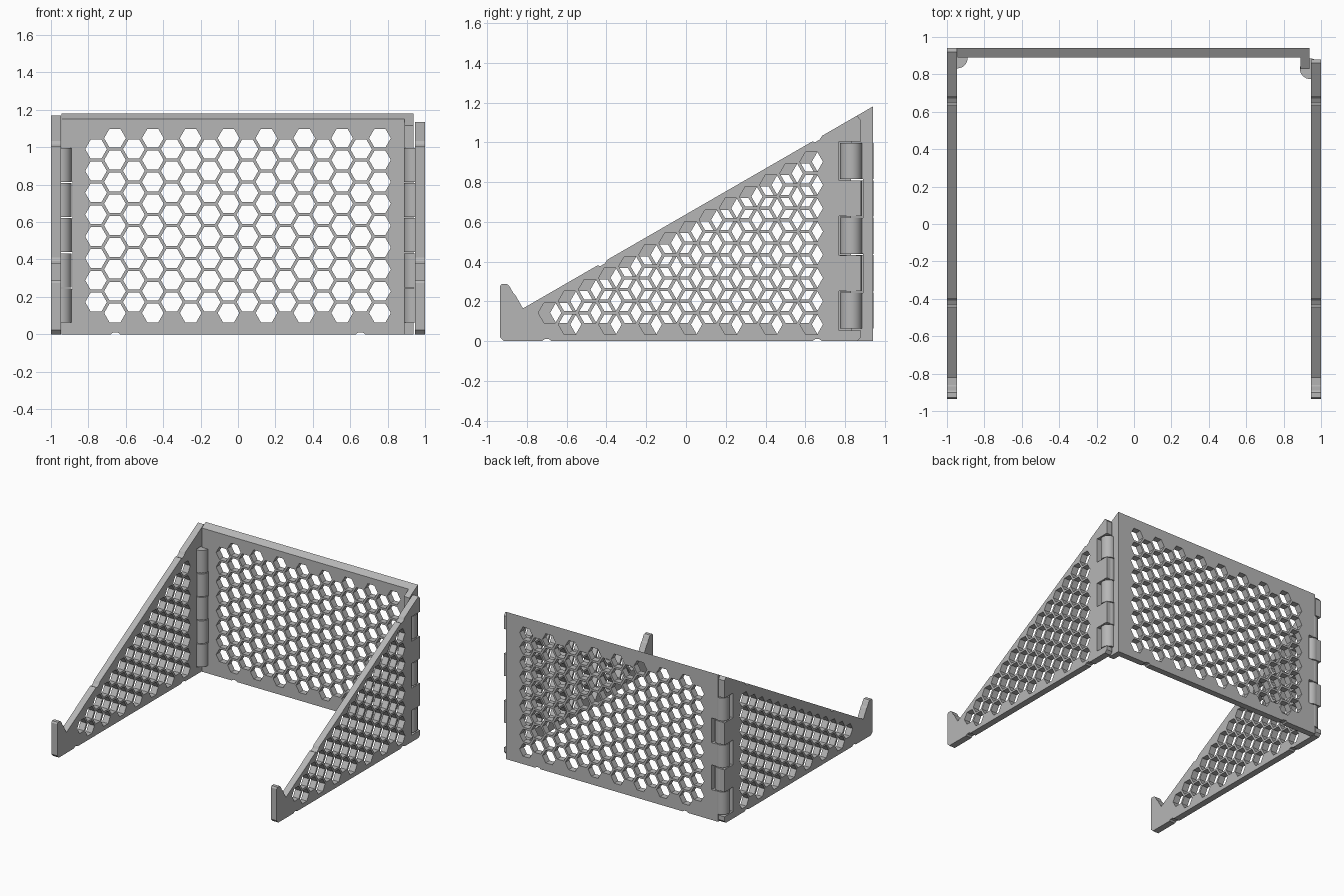
import bpy, bmesh, math
from mathutils import Matrix

cube = bpy.data.objects.get("Cube")
if cube:
    bpy.data.objects.remove(cube, do_unlink=True)

# Single grey plastic
grey = bpy.data.materials.new("grey_plastic")
grey.use_nodes = True
colour = (0.47, 0.47, 0.47, 1)
grey.diffuse_color = colour
grey.node_tree.nodes["Principled BSDF"].inputs["Base Color"].default_value = colour

STEP = 0.1012                        # hexagon column spacing
ROW = STEP * 2 / math.sqrt(3)        # hexagon row spacing
KNUCKLES = [(0.06 + i * 0.188, 0.248 + i * 0.188) for i in range(5)]
OUTER, INNER = KNUCKLES[::2], KNUCKLES[1::2]
FACE_FRONT = Matrix(((1, 0, 0, 0), (0, 0, -1, 0), (0, 1, 0, 0), (0, 0, 0, 1)))
FACE_SIDE = Matrix(((0, 0, 1, 0), (1, 0, 0, 0), (0, 1, 0, 0), (0, 0, 0, 1)))


def slope(y):
    return 0.165 + 0.577 * (y + 0.82)


def finish(name, bm):
    mesh = bpy.data.meshes.new(name)
    bmesh.ops.recalc_face_normals(bm, faces=bm.faces)
    bm.to_mesh(mesh)
    bm.free()
    mesh.materials.clear()
    mesh.materials.append(grey)
    obj = bpy.data.objects.new(name, mesh)
    bpy.context.collection.objects.link(obj)
    return obj


def hexagon(u, v, r=0.058):
    return [(u + r * math.cos(i * math.pi / 3), v + r * math.sin(i * math.pi / 3))
            for i in range(6)]


def perforated_sheet(name, outline, holes, thickness, matrix, sloped_top=False):
    """Fill an outline with holes, thicken it and stand it up."""
    curve = bpy.data.curves.new(name + "_outline", "CURVE")
    curve.dimensions = "2D"
    curve.fill_mode = "BOTH"
    curve.extrude = thickness / 2
    for loop in [outline] + holes:
        spline = curve.splines.new("POLY")
        spline.points.add(len(loop) - 1)
        for point, (u, v) in zip(spline.points, loop):
            point.co = (u, v, 0, 1)
        spline.use_cyclic_u = True
    helper = bpy.data.objects.new(name + "_outline", curve)
    bpy.context.collection.objects.link(helper)
    graph = bpy.context.evaluated_depsgraph_get()
    filled = bpy.data.meshes.new_from_object(helper.evaluated_get(graph))
    bm = bmesh.new()
    bm.from_mesh(filled)
    bpy.data.objects.remove(helper, do_unlink=True)
    bpy.data.meshes.remove(filled)
    bmesh.ops.remove_doubles(bm, verts=bm.verts, dist=0.0001)
    bm.transform(matrix)
    for f in bm.faces:
        f.smooth = False
    if sloped_top:
        for v in bm.verts:
            if v.co.z > 1.1:
                v.co.z = slope(v.co.y)
    return finish(name, bm)


def notches(edge, inner, spans):
    """Rectangular bites from an upright edge, listed upwards."""
    pts = []
    for a, b in spans:
        a, b = a - 0.005, b + 0.005
        pts += [(edge, a), (inner, a), (inner, b), (edge, b)]
    return pts


def dent(c, height, depth):
    """Shallow dimple along an edge, listed in +u order."""
    return [(c + d, height(c + d) + (depth if abs(d) < 0.02 else 0))
            for d in (-0.024, -0.012, 0.012, 0.024)]


def floor(u):
    return 0


def knuckle(name, x, y, z0, z1):
    bm = bmesh.new()
    bmesh.ops.create_cone(bm, cap_ends=True, segments=32, radius1=0.055, radius2=0.055,
                          depth=z1 - z0 - 0.006,
                          matrix=Matrix.Translation((x, y, (z0 + z1) / 2)))
    for f in bm.faces:
        f.smooth = len(f.verts) == 4
    for e in bm.edges:
        e.smooth = all(len(f.verts) == 4 for f in e.link_faces)
    finish(name, bm)


# Side brackets: triangular sheet with a front hook and hinge bites at the rear
def bracket(name, x, end, shift):
    outline = [(-0.915, 0)] + dent(-0.7, floor, 0.01) + dent(0.66, floor, 0.01)
    outline += [(end - 0.02, 0), (end, 0.02)]
    outline += notches(end, end - 0.11, OUTER)
    outline += [(end, slope(end) - 0.035), (end - 0.02, slope(end - 0.02))]
    outline += dent(0.66, slope, -0.012)[::-1] + dent(-0.42, slope, -0.012)[::-1]
    outline += [(-0.82, 0.165), (-0.86, 0.235), (-0.87, 0.245), (-0.89, 0.28),
                (-0.9, 0.287), (-0.928, 0.287), (-0.936, 0.275), (-0.936, 0.022)]
    holes = []
    for k in range(14):
        y = -0.685 + k * STEP
        z = 0.143 if k % 2 == 0 else 0.143 - ROW / 2
        while z < slope(y) - 0.08:
            holes.append(hexagon(y + shift, z))
            z += ROW
    perforated_sheet(name, outline, holes, 0.052, Matrix.Translation((x, 0, 0)) @ FACE_SIDE)


bracket("left_bracket", 0.973, 0.88, 0)
bracket("right_bracket", -0.973, 0.94, 0.06)

# Back panel with hexagon grid and bites for the right hinge
outline = [(-0.943, 0)] + dent(-0.655, floor, 0.01) + dent(0.655, floor, 0.01)
outline += [(0.89, 0), (0.89, 1.15), (-0.943, 1.15)]
outline += notches(-0.943, -0.885, INNER)[::-1]
holes = []
for k in range(16):
    x = (k - 7.5) * STEP
    count = 8 + k % 2
    for n in range(count):
        holes.append(hexagon(x, 0.581 + (n - (count - 1) / 2) * ROW))
perforated_sheet("back_panel", outline, holes, 0.05,
                 Matrix.Translation((0, 0.915, 0)) @ FACE_FRONT, sloped_top=True)

# Return flange that carries the left hinge
flange = [(0.94, 0), (0.94, slope(0.94)), (0.83, slope(0.83))]
flange += notches(0.83, 0.89, INNER)[::-1] + [(0.83, 0)]
perforated_sheet("return_flange", flange, [], 0.048,
                 Matrix.Translation((0.914, 0, 0)) @ FACE_SIDE)

# Hinge barrels
for side, x, y in (("left", 0.942, 0.83), ("right", -0.945, 0.887)):
    for i, (a, b) in enumerate(KNUCKLES):
        knuckle(f"{side}_hinge_knuckle_{i + 1}", x, y, a, b)
